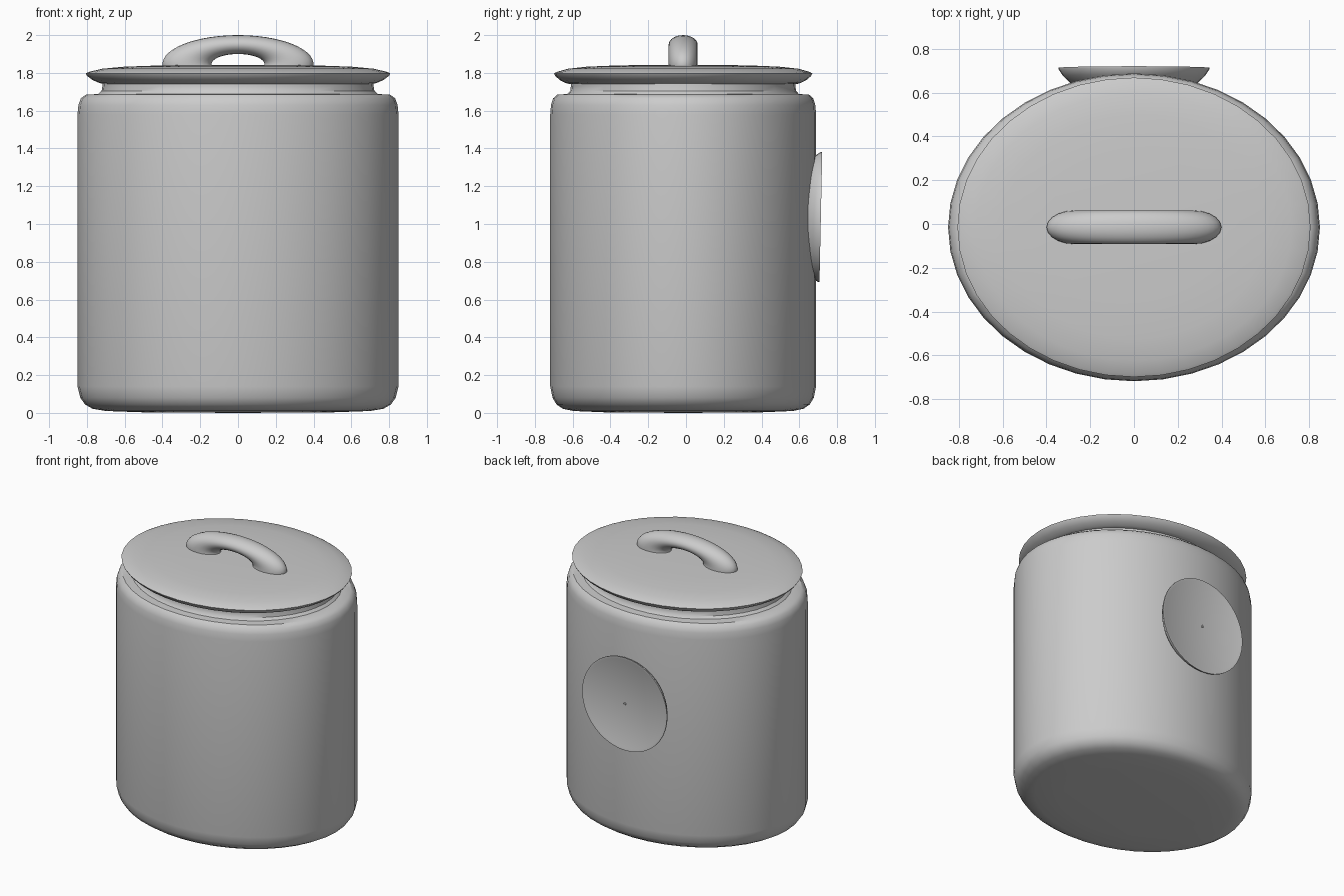
import bpy, bmesh
from math import sin, cos, pi, radians
from mathutils import Matrix

old = bpy.data.objects.get("Cube")
if old:
    bpy.data.objects.remove(old, do_unlink=True)

ceramic = bpy.data.materials.new("plain grey")
ceramic.use_nodes = True
GREY = (0.6, 0.6, 0.6, 1)
ceramic.diffuse_color = GREY
ceramic.node_tree.nodes["Principled BSDF"].inputs["Base Color"].default_value = GREY

CENTRE_Y = -0.015


def finish(name, bm, angle=35):
    bmesh.ops.remove_doubles(bm, verts=bm.verts, dist=1e-5)
    bmesh.ops.recalc_face_normals(bm, faces=bm.faces)
    mesh = bpy.data.meshes.new(name)
    bm.to_mesh(mesh)
    bm.free()
    mesh.materials.append(ceramic)
    obj = bpy.data.objects.new(name, mesh)
    bpy.context.collection.objects.link(obj)
    bpy.ops.object.select_all(action='DESELECT')
    obj.select_set(True)
    bpy.context.view_layer.objects.active = obj
    bpy.ops.object.shade_smooth_by_angle(angle=radians(angle))
    return obj


def lathe(name, profile, matrix, sides=40, angle=35):
    """Spin a (radius, height) profile round z, then place it."""
    bm = bmesh.new()
    verts = [bm.verts.new((r, 0, z)) for r, z in profile]
    edges = [bm.edges.new(pair) for pair in zip(verts, verts[1:])]
    bmesh.ops.spin(bm, geom=verts + edges, cent=(0, 0, 0), axis=(0, 0, 1),
                   angle=2 * pi, steps=sides, use_merge=True)
    bmesh.ops.transform(bm, matrix=matrix, verts=bm.verts)
    return finish(name, bm, angle)


def oval(depth):
    return Matrix.Translation((0, CENTRE_Y, 0)) @ Matrix.Diagonal((1, depth, 1, 1))


# Oval jar with rounded base, shoulder and recessed neck
lathe("jar_body", [(0, 0), (0.5, 0.003), (0.7, 0.01), (0.77, 0.022), (0.81, 0.045),
                   (0.835, 0.08), (0.85, 0.14), (0.85, 1.58), (0.845, 1.63),
                   (0.832, 1.665), (0.805, 1.685), (0.74, 1.688), (0.722, 1.705),
                   (0.718, 1.73), (0.718, 1.76), (0, 1.76)], oval(0.828))

# Shallow lid with a flared rim
lathe("lid", [(0, 1.742), (0.715, 1.742), (0.735, 1.747), (0.77, 1.762), (0.798, 1.783),
              (0.807, 1.797), (0.79, 1.805), (0.72, 1.822), (0.6, 1.833),
              (0.4, 1.84), (0, 1.843)], oval(0.848))

# Arched handle: flattened half ring whose feet sink into the lid
bm = bmesh.new()
RING, TUBE, ARC_STEPS, TUBE_SIDES = 0.27, 0.13, 28, 20
rows = []
for i in range(ARC_STEPS + 1):
    a = radians(-12) + radians(204) * i / ARC_STEPS
    row = []
    for j in range(TUBE_SIDES):
        t = 2 * pi * j / TUBE_SIDES
        r = RING + TUBE * cos(t)
        row.append(bm.verts.new((r * cos(a), CENTRE_Y + 0.077 * sin(t),
                                 1.846 + 0.385 * r * sin(a))))
    rows.append(row)
for lower, upper in zip(rows, rows[1:]):
    for j in range(TUBE_SIDES):
        k = (j + 1) % TUBE_SIDES
        bm.faces.new((lower[j], lower[k], upper[k], upper[j]))
for end in (rows[0], rows[-1]):
    bm.faces.new(end)
finish("lid_handle", bm)

# Round flared plaque on the back, tipped slightly
plaque_place = (Matrix.Translation((0, 0.712, 1.037))
                @ Matrix.Rotation(radians(-91.2), 4, 'X'))
lathe("back_plaque", [(0, -0.09), (0.25, -0.09), (0.29, -0.068), (0.325, -0.035),
                      (0.345, -0.005), (0.345, 0.002), (0.335, 0.002),
                      (0.325, -0.002), (0, -0.004)], plaque_place)
lathe("plaque_pin", [(0.009, -0.01), (0.009, 0), (0.006, 0.003), (0, 0.004)],
      plaque_place, sides=12)
